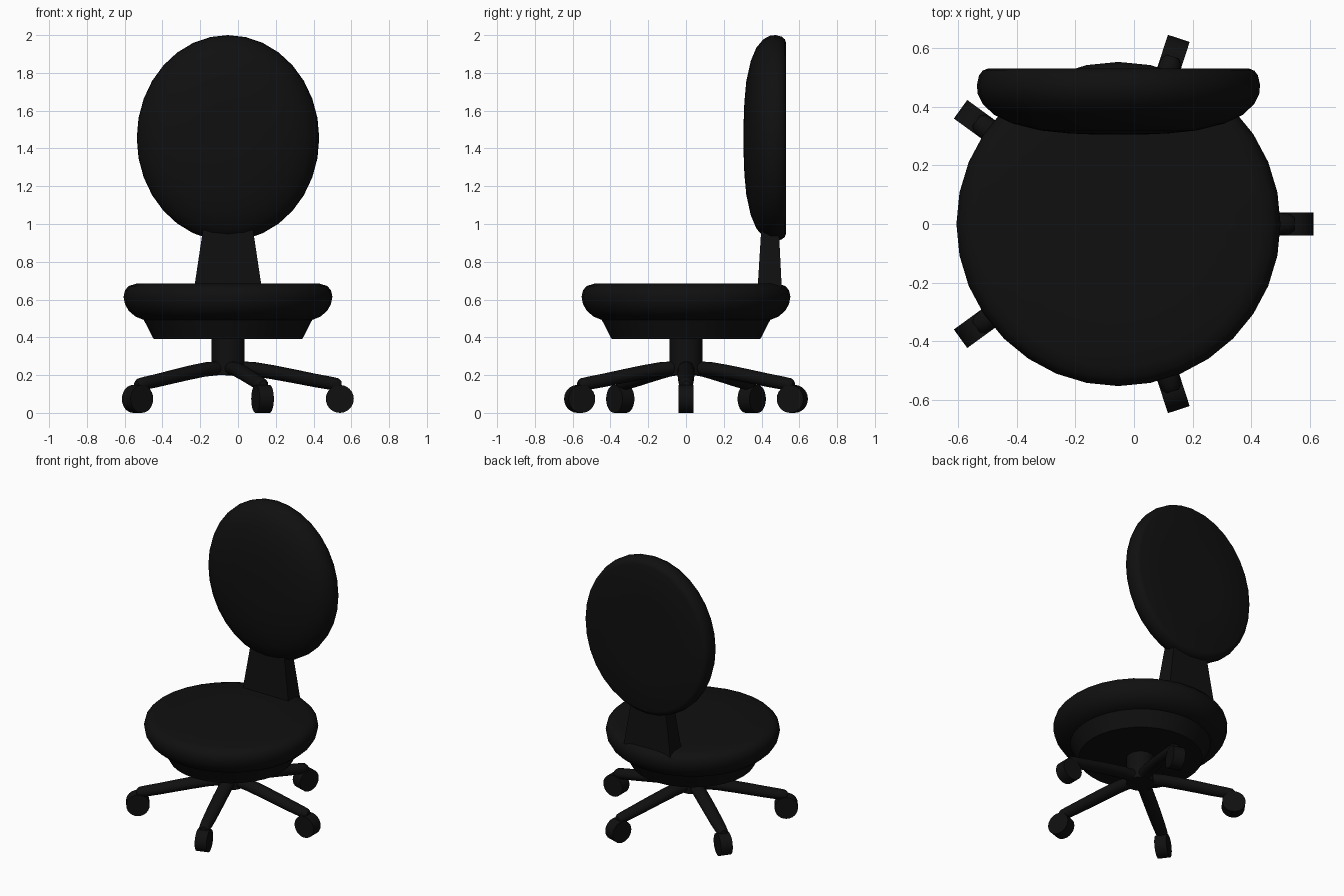
import bpy, bmesh, math
from mathutils import Matrix, Vector

if "Cube" in bpy.data.objects:
    bpy.data.objects.remove(bpy.data.objects["Cube"])

CX = -0.053          # axis of the swivel column
SEG = 32

black = bpy.data.materials.new("black")
black.diffuse_color = (0.005, 0.005, 0.005, 1)
black.use_nodes = True
black.node_tree.nodes["Principled BSDF"].inputs["Base Color"].default_value = black.diffuse_color


def finish(name, bm, angle=40):
    bmesh.ops.recalc_face_normals(bm, faces=bm.faces)
    me = bpy.data.meshes.new(name)
    bm.to_mesh(me)
    bm.free()
    me.materials.append(black)
    ob = bpy.data.objects.new(name, me)
    bpy.context.collection.objects.link(ob)
    bpy.ops.object.select_all(action='DESELECT')
    ob.select_set(True)
    bpy.context.view_layer.objects.active = ob
    bpy.ops.object.shade_smooth_by_angle(angle=math.radians(angle))
    return ob


def loft(name, rings, matrix=Matrix(), angle=40):
    """Skin a list of closed rings and cap both ends."""
    bm = bmesh.new()
    loops = [[bm.verts.new(matrix @ Vector(p)) for p in ring] for ring in rings]
    n = len(loops[0])
    for a, b in zip(loops, loops[1:]):
        for i in range(n):
            j = (i + 1) % n
            bm.faces.new((a[i], a[j], b[j], b[i]))
    bm.faces.new(loops[0])
    bm.faces.new(loops[-1])
    return finish(name, bm, angle)


def circle(rx, ry, z, n=SEG):
    return [(rx * math.cos(2 * math.pi * i / n), ry * math.sin(2 * math.pi * i / n), z)
            for i in range(n)]


axis = Matrix.Translation((CX, 0, 0))

# seat cushion, tapered pan below it, and column
seat = [(0.44, 0.49), (0.49, 0.51), (0.525, 0.54), (0.545, 0.575), (0.553, 0.615),
        (0.545, 0.65), (0.525, 0.672), (0.485, 0.684), (0.3, 0.685)]
loft("seat", [circle(r, r, z) for r, z in seat], axis)
loft("seat_pan", [circle(0.393, 0.393, 0.39), circle(0.455, 0.455, 0.51)], axis)
loft("column", [circle(0.088, 0.088, 0.2), circle(0.088, 0.088, 0.42)], axis)

# oval backrest: bulging front, flat back (profile is relative radius, y)
back = [(0.15, 0.305), (0.35, 0.309), (0.55, 0.319), (0.75, 0.343), (0.88, 0.373),
        (0.96, 0.41), (0.995, 0.445), (1.0, 0.475), (0.985, 0.507), (0.96, 0.523),
        (0.925, 0.53), (0.5, 0.53)]
loft("backrest",
     [[(x, y, z) for x, z, y in circle(0.483 * t, 0.545 * t, y)] for t, y in back],
     Matrix.Translation((CX, 0, 1.455)), 50)


# tapered backrest support
def rect(hw, y0, y1, z):
    return [(-hw, y0, z), (hw, y0, z), (hw, y1, z), (-hw, y1, z)]


loft("back_support", [rect(0.182, 0.378, 0.508, 0.64), rect(0.128, 0.4, 0.49, 1.0)], axis, 20)

# five curved legs with caster wheels: (distance, height, half width, half height)
leg = [(0.0, 0.236, 0.040, 0.037), (0.06, 0.237, 0.042, 0.037), (0.15, 0.230, 0.045, 0.038),
       (0.25, 0.213, 0.045, 0.038), (0.36, 0.192, 0.044, 0.037), (0.46, 0.172, 0.042, 0.036),
       (0.55, 0.156, 0.038, 0.035), (0.585, 0.150, 0.034, 0.033), (0.60, 0.147, 0.022, 0.022)]
for k in range(5):
    m = axis @ Matrix.Rotation(math.radians(72 * k), 4, 'Z')
    rings = [[(r, y, z + h) for y, h, _ in circle(w, hh, 0, 16)] for r, z, w, hh in leg]
    loft(f"leg_{k + 1}", rings, m)
    wheel = [[(0.592 + x, y, 0.074 + z) for x, z, y in circle(0.074, 0.074, s, 24)]
             for s in (-0.039, 0.039)]
    loft(f"wheel_{k + 1}", wheel, m)
